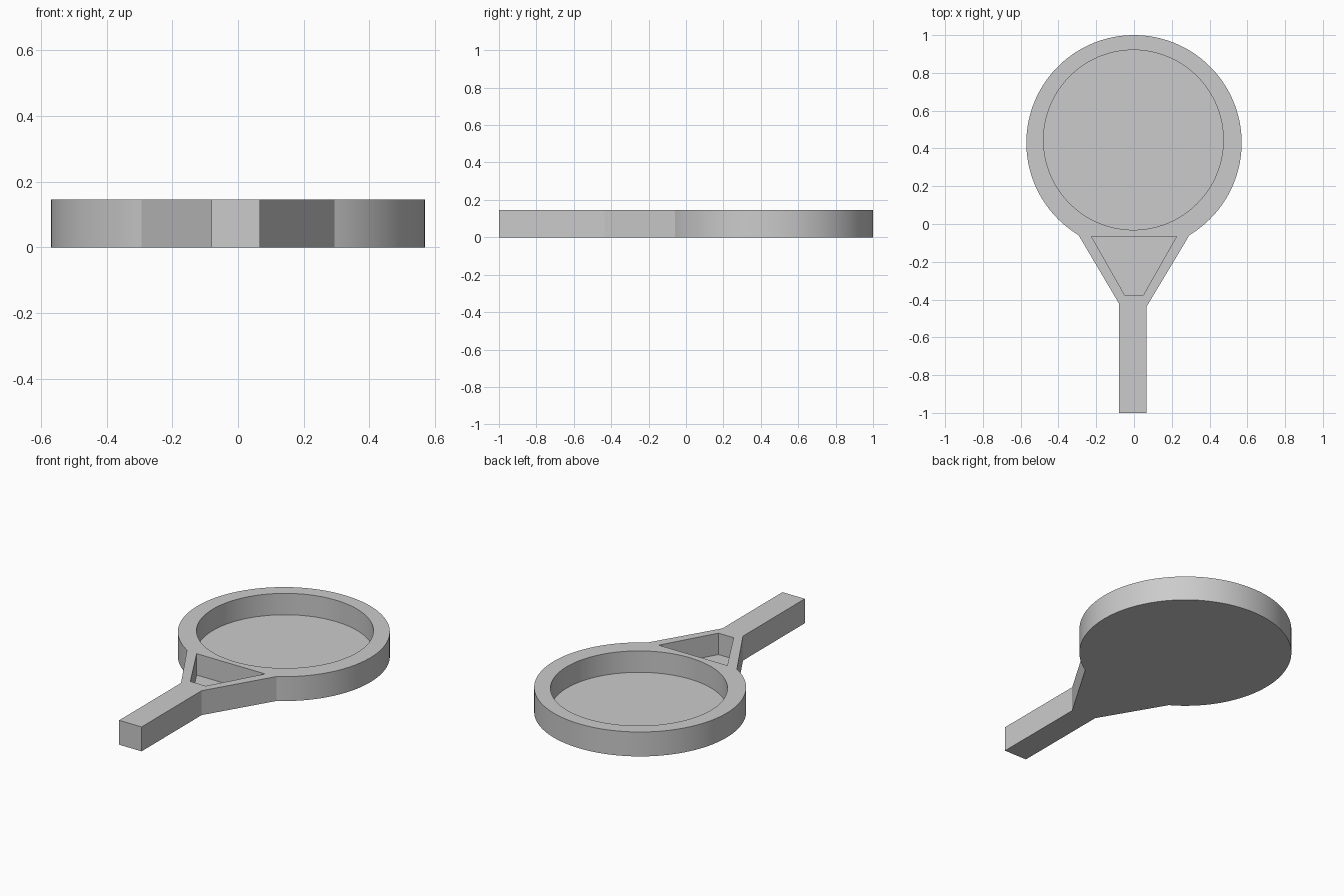
import bpy
import bmesh
import math

cube = bpy.data.objects.get("Cube")
if cube:
    bpy.data.objects.remove(cube, do_unlink=True)

HEIGHT = 0.145
FLOOR = 0.018
HEAD_Y, HEAD_R = 0.43, 0.57
SEGMENTS = 128

grey = bpy.data.materials.new("plain_grey")
grey.use_nodes = True
grey.diffuse_color = (0.6, 0.6, 0.6, 1)
grey.node_tree.nodes["Principled BSDF"].inputs["Base Color"].default_value = (0.6, 0.6, 0.6, 1)


def arc(cx, cy, r, start, end, n):
    """Points along an arc, counter-clockwise, both ends included."""
    step = (end - start) / n
    return [(cx + r * math.cos(start + i * step), cy + r * math.sin(start + i * step))
            for i in range(n + 1)]


def prism(name, outline, z0, z1):
    """Extrude a flat counter-clockwise outline between two heights."""
    bm = bmesh.new()
    face = bm.faces.new([bm.verts.new((x, y, z0)) for x, y in outline])
    top = bmesh.ops.extrude_face_region(bm, geom=[face], use_keep_orig=True)["geom"]
    bmesh.ops.translate(bm, vec=(0, 0, z1 - z0),
                        verts=[v for v in top if isinstance(v, bmesh.types.BMVert)])
    bmesh.ops.recalc_face_normals(bm, faces=bm.faces)
    mesh = bpy.data.meshes.new(name)
    bm.to_mesh(mesh)
    bm.free()
    mesh.materials.append(grey)
    obj = bpy.data.objects.new(name, mesh)
    bpy.context.collection.objects.link(obj)
    return obj


# Paddle body: round head, tapering throat and straight handle
joint = math.radians(-59)
head = arc(0, HEAD_Y, HEAD_R, joint, math.pi - joint, SEGMENTS)
handle = [(-0.08, -0.42), (-0.08, -1), (0.067, -1), (0.067, -0.437)]
paddle = prism("paddle_body", head + handle, 0, HEIGHT)

# Pockets sunk into the head and the throat
round_pocket = arc(-0.003, 0.445, 0.476, 0, math.tau, SEGMENTS)[:-1]
throat_pocket = [(-0.225, -0.066), (-0.05, -0.375), (0.05, -0.375), (0.225, -0.066)]
bpy.context.view_layer.objects.active = paddle
for name, outline in (("head_pocket", round_pocket), ("throat_pocket", throat_pocket)):
    cutter = prism(name, outline, FLOOR, HEIGHT + 0.1)
    cutter.hide_render = True
    cut = paddle.modifiers.new(name, "BOOLEAN")
    cut.operation = "DIFFERENCE"
    cut.solver = "EXACT"
    cut.object = cutter
    bpy.ops.object.modifier_apply(modifier=cut.name)
    bpy.data.objects.remove(cutter, do_unlink=True)

# Smooth round walls, crisp rims and corners
bpy.ops.object.select_all(action="DESELECT")
paddle.select_set(True)
bpy.ops.object.shade_smooth_by_angle(angle=math.radians(25))
